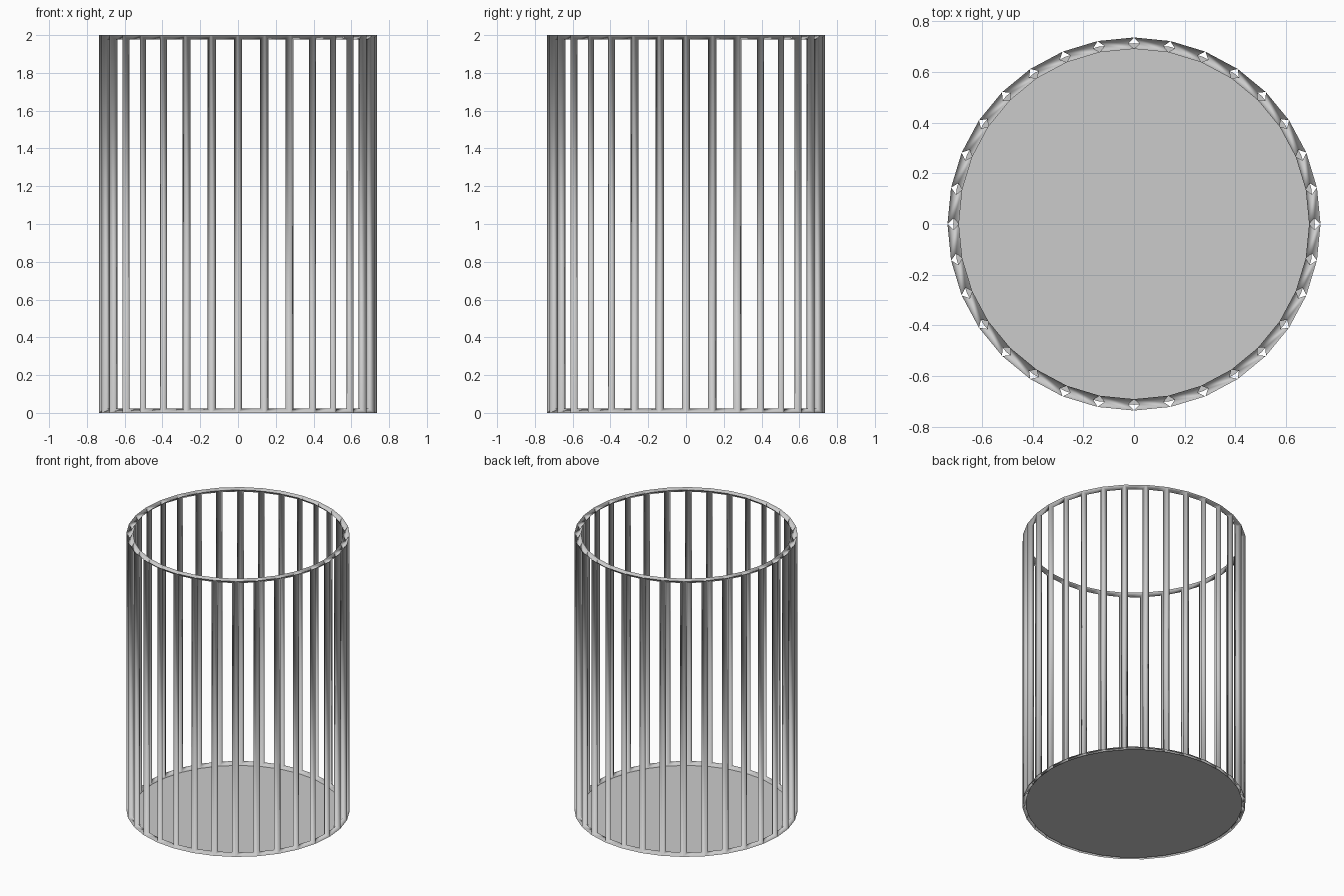
import bpy

if "Cube" in bpy.data.objects:
    bpy.data.objects.remove(bpy.data.objects["Cube"])

SIDES = 32
RADIUS = 0.713
HEIGHT = 2.0
BAR = 0.045

# Wire cage: open tube turned into thin diamond-section bars and open rims
bpy.ops.mesh.primitive_cylinder_add(vertices=SIDES, radius=RADIUS, depth=HEIGHT,
                                    end_fill_type='NOTHING', location=(0, 0, HEIGHT / 2))
cage = bpy.context.object
cage.name = "wire_cage"
bpy.ops.object.shade_smooth()
wire = cage.modifiers.new("bars", 'WIREFRAME')
wire.thickness = BAR
wire.offset = 0
wire.use_boundary = False
wire.use_replace = True
wire.use_even_offset = True

# Flat base plate
bpy.ops.mesh.primitive_circle_add(vertices=SIDES, radius=RADIUS, fill_type='NGON',
                                  location=(0, 0, 0))
bpy.context.object.name = "base_plate"
